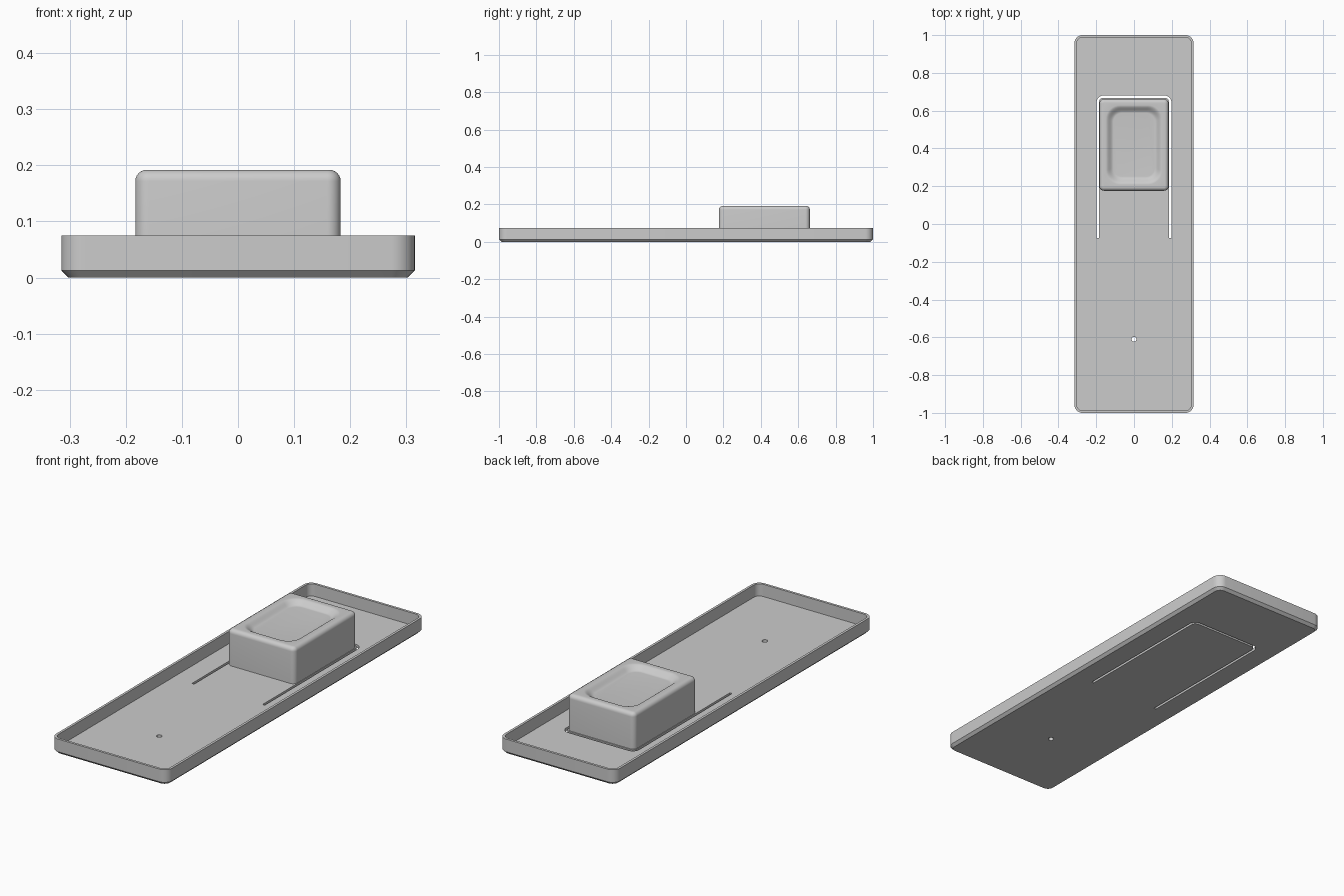
import bpy, bmesh
from math import sin, cos, pi

cube = bpy.data.objects.get("Cube")
if cube:
    bpy.data.objects.remove(cube, do_unlink=True)

GREY = (0.6, 0.6, 0.6, 1.0)
plastic = bpy.data.materials.new("grey plastic")
plastic.use_nodes = True
plastic.diffuse_color = GREY
plastic.node_tree.nodes["Principled BSDF"].inputs["Base Color"].default_value = GREY


def arc(cx, cy, r, start, end, steps=8):
    """Points along an arc; angles in quarter turns."""
    angles = [(start + (end - start) * i / steps) * pi / 2 for i in range(steps + 1)]
    return [(cx + r * cos(a), cy + r * sin(a)) for a in angles]


def rounded_rect(hx, hy, r, cy=0.0):
    pts = []
    for q, (sx, sy) in enumerate([(1, 1), (-1, 1), (-1, -1), (1, -1)]):
        pts += arc(sx * (hx - r), cy + sy * (hy - r), r, q, q + 1)
    return pts


def loft(name, rings):
    """Skin a closed solid through (outline, z) rings, capping both ends."""
    bm = bmesh.new()
    loops = [[bm.verts.new((x, y, z)) for x, y in outline] for outline, z in rings]
    n = len(loops[0])
    for a, b in zip(loops, loops[1:]):
        for i in range(n):
            j = (i + 1) % n
            bm.faces.new((a[i], a[j], b[j], b[i]))
    bm.faces.new(loops[0][::-1])
    bm.faces.new(loops[-1])
    bmesh.ops.recalc_face_normals(bm, faces=bm.faces)
    mesh = bpy.data.meshes.new(name)
    bm.to_mesh(mesh)
    bm.free()
    mesh.materials.append(plastic)
    obj = bpy.data.objects.new(name, mesh)
    bpy.context.collection.objects.link(obj)
    return obj


def activate(obj):
    bpy.ops.object.select_all(action='DESELECT')
    obj.select_set(True)
    bpy.context.view_layer.objects.active = obj


def smooth(obj):
    activate(obj)
    bpy.ops.object.shade_smooth_by_angle(angle=pi / 6)


def cut(obj, cutter):
    mod = obj.modifiers.new("cut", 'BOOLEAN')
    mod.operation = 'DIFFERENCE'
    mod.solver = 'EXACT'
    mod.object = cutter
    activate(obj)
    bpy.ops.object.modifier_apply(modifier=mod.name)
    bpy.data.objects.remove(cutter, do_unlink=True)


# Shallow tray with a chamfered base and thin walls
HX, HY, TOP, FLOOR, WALL, CHAMFER = 0.315, 1.0, 0.075, 0.015, 0.012, 0.013
tray = loft("tray", [
    (rounded_rect(HX - CHAMFER, HY - CHAMFER, 0.03), 0),
    (rounded_rect(HX, HY, 0.042), CHAMFER),
    (rounded_rect(HX, HY, 0.042), TOP),
    (rounded_rect(HX - WALL, HY - WALL, 0.03), TOP),
    (rounded_rect(HX - WALL, HY - WALL, 0.03), FLOOR),
])

# U-shaped slot that frees the spring tongue
def u_path(hx, top, r):
    return ([(hx, -0.075)] + arc(hx - r, top - r, r, 0, 1)
            + arc(r - hx, top - r, r, 1, 2) + [(-hx, -0.075)])

slot = u_path(0.198, 0.68, 0.035) + u_path(0.186, 0.668, 0.023)[::-1]
cut(tray, loft("slot_cutter", [(slot, -0.02), (slot, 0.05)]))

# Small round hole near the front
hole = arc(0, -0.61, 0.013, 0, 4, 24)[:-1]
cut(tray, loft("hole_cutter", [(hole, -0.02), (hole, 0.05)]))
smooth(tray)

# Push button: rounded top edge, then a smooth finger dish
BX, BY, BC, BTOP, R = 0.183, 0.243, 0.419, 0.192, 0.02
rings = [(rounded_rect(BX, BY, 0.024, BC), 0.01)]
for i in range(7):
    a = i / 6 * pi / 2
    inset = R * (1 - cos(a))
    rings.append((rounded_rect(BX - inset, BY - inset, 0.024 - inset, BC), BTOP - R + R * sin(a)))
for i in range(13):
    t = i / 12
    inset = 0.033 + 0.042 * t
    z = BTOP - 0.022 * (1 - cos(pi * t)) / 2
    rings.append((rounded_rect(BX - inset, BY - inset, 0.075 - 0.03 * t, BC), z))
smooth(loft("button", rings))
